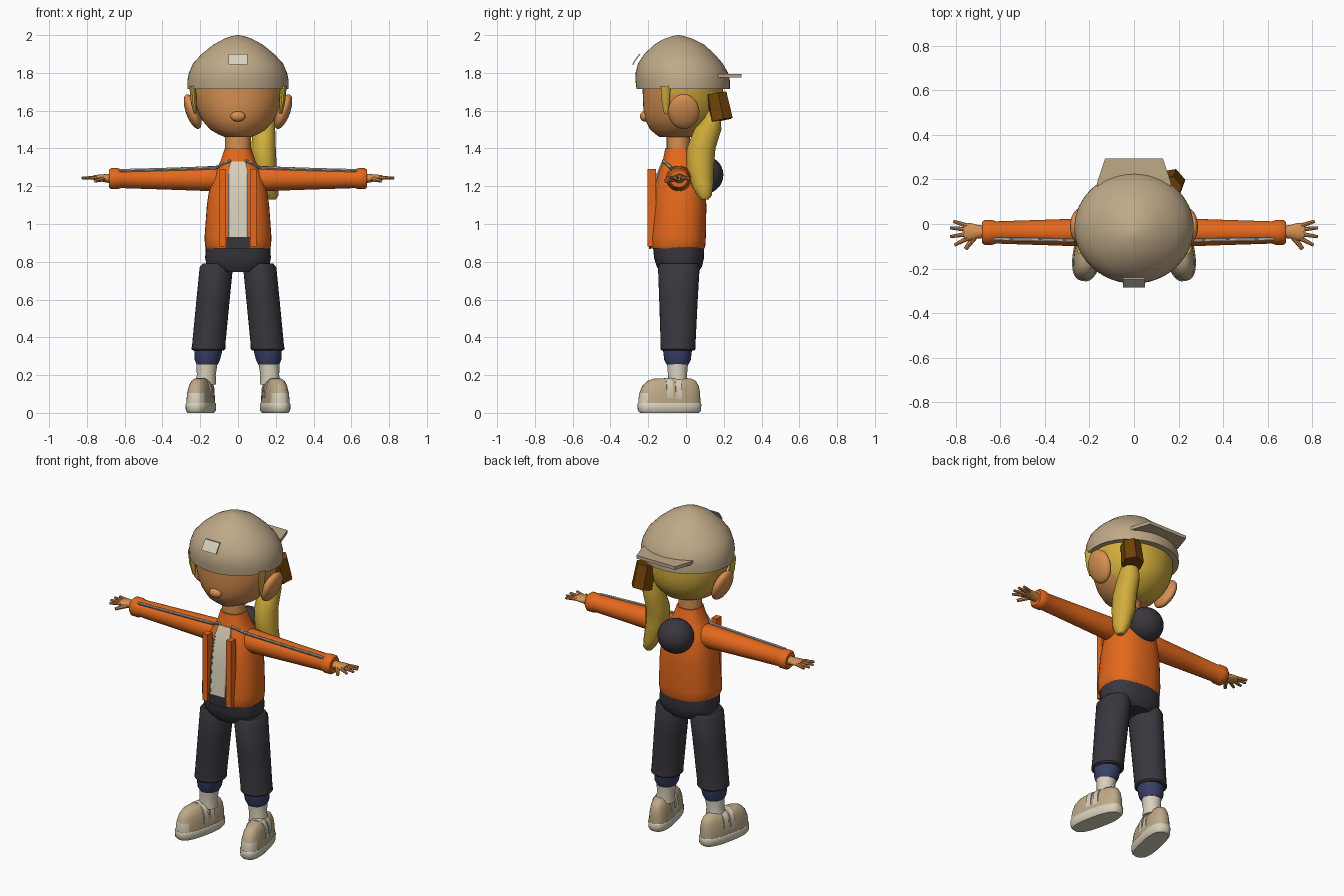
import bpy, bmesh, math
from mathutils import Vector, Matrix

if "Cube" in bpy.data.objects:
    bpy.data.objects.remove(bpy.data.objects["Cube"])


def material(name, rgb):
    m = bpy.data.materials.new(name)
    m.diffuse_color = (*[(c / 255) ** 2.2 for c in rgb], 1)
    m.use_nodes = True
    m.node_tree.nodes["Principled BSDF"].inputs["Base Color"].default_value = m.diffuse_color
    return m


TAN = material("tan", (190, 168, 135))
ORANGE = material("orange", (228, 104, 34))
SKIN = material("skin", (214, 143, 82))
YELLOW = material("yellow_hair", (208, 172, 62))
CHARCOAL = material("charcoal", (60, 58, 64))
NAVY = material("navy", (60, 66, 105))
CREAM = material("cream", (216, 207, 186))
BROWN = material("brown", (112, 68, 14))
GREY = material("grey", (140, 142, 146))


def finish(name, bm, mats, matrix=None, angle=40):
    if matrix:
        bmesh.ops.transform(bm, matrix=matrix, verts=bm.verts)
    bmesh.ops.recalc_face_normals(bm, faces=bm.faces)
    me = bpy.data.meshes.new(name)
    bm.to_mesh(me)
    bm.free()
    for m in mats:
        me.materials.append(m)
    me.shade_smooth()
    me.set_sharp_from_angle(angle=math.radians(angle))
    ob = bpy.data.objects.new(name, me)
    bpy.context.collection.objects.link(ob)
    return ob


def loft(name, rings, mats, axis="Z", sides=32, power=2.0, matrix=None, rule=None, angle=40):
    """Skin through elliptical rings (position, centre a, centre b, radius a, radius b)."""
    bm = bmesh.new()
    loops = []
    for t, a, b, ra, rb in rings:
        loop = []
        for i in range(sides):
            q = 2 * math.pi * i / sides
            c, s = math.cos(q), math.sin(q)
            u = a + ra * math.copysign(abs(c) ** (2 / power), c)
            v = b + rb * math.copysign(abs(s) ** (2 / power), s)
            loop.append(bm.verts.new({"X": (t, u, v), "Y": (u, t, v), "Z": (u, v, t)}[axis]))
        loops.append(loop)
    for l0, l1 in zip(loops, loops[1:]):
        for i in range(sides):
            j = (i + 1) % sides
            bm.faces.new((l0[i], l0[j], l1[j], l1[i]))
    bm.faces.new(loops[0])
    bm.faces.new(loops[-1])
    if rule:
        for f in bm.faces:
            f.material_index = rule(f.calc_center_median())
    return finish(name, bm, mats, matrix, angle)


def ball(name, loc, scale, mat, rot=None):
    bm = bmesh.new()
    bmesh.ops.create_uvsphere(bm, u_segments=24, v_segments=14, radius=1)
    m = Matrix.Translation(loc) @ (rot or Matrix()) @ Matrix.Diagonal((*scale, 1))
    return finish(name, bm, [mat], m)


def rod(name, p, q, r0, r1, mat, sides=10):
    p, q = Vector(p), Vector(q)
    bm = bmesh.new()
    bmesh.ops.create_cone(bm, cap_ends=True, segments=sides, radius1=r0, radius2=r1, depth=(q - p).length)
    rot = (q - p).to_track_quat("Z", "Y").to_matrix().to_4x4()
    return finish(name, bm, [mat], Matrix.Translation((p + q) / 2) @ rot)


def panel(name, rows, mat, thick=0.008):
    """Thin front plate through rows (z, y, left x, right x)."""
    bm = bmesh.new()
    vs = [[bm.verts.new((x, y + dy, z)) for x, dy in
           ((l, 0), (r, 0), (r, thick), (l, thick))] for z, y, l, r in rows]
    for a, b in zip(vs, vs[1:]):
        for i in range(4):
            j = (i + 1) % 4
            bm.faces.new((a[i], a[j], b[j], b[i]))
    bm.faces.new(vs[0])
    bm.faces.new(vs[-1])
    return finish(name, bm, [mat])


def prism(name, pts, z0, z1, mat):
    bm = bmesh.new()
    f = bm.faces.new([bm.verts.new((x, y, z0)) for x, y in pts])
    up = bmesh.ops.extrude_face_region(bm, geom=[f])["geom"]
    bmesh.ops.translate(bm, vec=(0, 0, z1 - z0), verts=[v for v in up if isinstance(v, bmesh.types.BMVert)])
    return finish(name, bm, [mat])


# Head with hair on the back half
loft("head", [(1.46, 0, -.05, .07, .09), (1.475, 0, -.045, .105, .115), (1.50, 0, -.035, .148, .155),
              (1.55, 0, -.025, .19, .19), (1.60, 0, -.018, .215, .207), (1.65, 0, -.016, .23, .212),
              (1.69, 0, -.016, .237, .213), (1.74, 0, -.018, .24, .213)], [SKIN, YELLOW], sides=48,
     rule=lambda c: int(c.y > .03 or (c.z > 1.69 and c.y > -.12)))
ball("nose", (0, -.217, 1.57), (.04, .027, .028), SKIN)
loft("neck", [(1.36, 0, -.04, .068, .062), (1.48, 0, -.04, .068, .062)], [SKIN])

# Backwards cap
loft("cap", [(1.715, 0, -.015, .268, .247), (1.76, 0, -.018, .268, .25), (1.80, 0, -.022, .26, .245),
             (1.85, 0, -.03, .238, .224), (1.90, 0, -.035, .192, .186), (1.95, 0, -.036, .13, .132),
             (1.98, 0, -.04, .075, .077), (1.995, 0, -.042, .03, .03), (2.0, 0, -.042, .006, .006)],
     [TAN], sides=48)
prism("cap_brim", [(-.17, .1), (-.165, .19), (-.13, .295), (.13, .295), (.165, .19), (.17, .1)], 1.775, 1.795, TAN)
panel("cap_badge", [(1.845, -.285, -.05, .05), (1.875, -.268, -.05, .05), (1.9, -.248, -.05, .05)], CREAM)

# Ponytail and hair tie
loft("ponytail", [(1.60, .145, .15, .035, .035), (1.56, .145, .14, .05, .045), (1.50, .137, .115, .06, .072),
                  (1.40, .135, .08, .065, .076), (1.30, .14, .075, .065, .072), (1.20, .165, .088, .048, .056),
                  (1.15, .18, .098, .034, .038), (1.13, .182, .1, .018, .02)], [YELLOW], sides=12)
rod("hair_tie", (.168, .188, 1.55), (.158, .16, 1.69), .064, .058, BROWN, 6)

# Jacket with open front
loft("jacket", [(.87, 0, -.045, .168, .142), (.885, 0, -.045, .175, .147), (.93, 0, -.044, .177, .149),
                (1.10, 0, -.035, .165, .143), (1.20, 0, -.033, .15, .132), (1.27, 0, -.034, .13, .112),
                (1.31, 0, -.035, .105, .095), (1.34, 0, -.037, .09, .085), (1.40, 0, -.04, .07, .07)],
     [ORANGE], sides=40, power=2.4)
front = [(.93, -.2), (1.10, -.185), (1.20, -.172), (1.27, -.153), (1.33, -.13)]
panel("shirt", [(z, y, -.053, .053) if z < 1.3 else (z, y, -.04, .04) for z, y in front], CREAM)
panel("waist_gap", [(.868, -.195, -.06, .06), (.93, -.2, -.06, .06)], CHARCOAL)
for s in (-1, 1):
    panel("zip", [(z, y - .002, s * .05 - .004, s * .05 + .004) for z, y in front[:4]], GREY)
    panel("jacket_flap", [(.88, -.205, s * .08 - .017, s * .08 + .017),
                          (1.29, -.205, s * .08 - .017, s * .08 + .017)], ORANGE, .045)

# Round pack on the back
ball("back_pack", (0, .098, 1.26), (.105, .1, .1), CHARCOAL)

# Pelvis
loft("pelvis", [(.745, 0, -.035, .1, .1), (.775, 0, -.035, .165, .12), (.82, 0, -.037, .174, .132),
                (.90, 0, -.04, .17, .137)], [CHARCOAL], power=2.4)

for s in (-1, 1):
    # Ear and side lock
    ball("ear", (s * .24, -.012, 1.595), (.036, .083, .097), SKIN, Matrix.Rotation(s * math.radians(20), 4, "Y"))
    loft("side_lock", [(1.585, s * .225, -.105, .008, .012), (1.65, s * .235, -.108, .015, .022),
                       (1.73, s * .24, -.108, .018, .028)], [YELLOW], sides=10)

    # Sleeve and piping
    loft("sleeve", [(s * x, -.038, 1.24, r, r) for x, r in
                    ((.06, .055), (.11, .068), (.2, .064), (.4, .057), (.62, .05), (.637, .056),
                     (.672, .056), (.684, .046))], [ORANGE], axis="X")
    pipe = [(.04, -.118, 1.333), (.12, -.077, 1.296), (.4, -.071, 1.287), (.63, -.067, 1.281)]
    for p, q in zip(pipe, pipe[1:]):
        p, q = Vector((s * p[0], *p[1:])), Vector((s * q[0], *q[1:]))
        out = Vector((0, -.003, .004))
        rod("sleeve_piping", p, q, .009, .009, GREY, 8)
        rod("sleeve_piping_core", p + out, q + out, .006, .006, CREAM, 8)

    # Hand
    loft("palm", [(s * .67, -.035, 1.24, .028, .026), (s * .70, -.035, 1.242, .03, .022),
                  (s * .735, -.035, 1.245, .04, .017), (s * .765, -.035, 1.245, .036, .013)],
         [SKIN], axis="X", sides=16)
    for y, deg, length in ((-.065, -28, .065), (-.045, -9, .077), (-.025, 6, .077), (-.008, 18, .065)):
        a = math.radians(deg)
        rod("finger", (s * .75, y, 1.245), (s * (.75 + length * math.cos(a)), y + length * math.sin(a), 1.243),
            .011, .007, SKIN, 8)
    rod("thumb", (s * .715, -.055, 1.24), (s * .757, -.112, 1.228), .015, .009, SKIN, 8)

    # Leg, cuff and sock
    loft("trouser_leg", [(.33, s * .157, -.042, .08, .085), (.338, s * .157, -.042, .09, .093),
                         (.36, s * .155, -.042, .088, .092), (.60, s * .132, -.04, .088, .102),
                         (.77, s * .115, -.038, .088, .11), (.79, s * .112, -.038, .075, .1)], [CHARCOAL])
    loft("trouser_cuff", [(.255, s * .163, -.045, .055, .058), (.28, s * .162, -.045, .067, .07),
                          (.335, s * .157, -.045, .075, .077)], [NAVY])
    loft("sock", [(.15, s * .172, -.045, .056, .055), (.2, s * .168, -.045, .05, .05),
                  (.265, s * .164, -.045, .056, .056)], [CREAM])

    # Shoe, turned slightly outward
    place = Matrix.Translation((s * .197, -.088, 0)) @ Matrix.Rotation(s * math.radians(12), 4, "Z")
    loft("shoe_sole", [(0, 0, 0, .058, .158), (.012, 0, 0, .067, .169), (.045, 0, 0, .069, .172),
                       (.052, 0, 0, .065, .168)], [CREAM], power=2.6, matrix=place)
    loft("shoe_upper", [(.045, 0, 0, .064, .167), (.075, 0, 0, .063, .166), (.105, 0, .002, .06, .163),
                        (.14, 0, .006, .053, .153), (.168, 0, .012, .042, .132), (.182, 0, .018, .027, .1)],
         [TAN, CREAM], power=2.6, matrix=place, rule=lambda c: int(c.y < -.125 and c.z < .1))
    for y in (-.01, .038):
        loft("shoe_strap", [(y - .016, 0, .1, .064, .086), (y + .016, 0, .1, .064, .086)],
             [CREAM], axis="Y", power=2.4, matrix=place)
